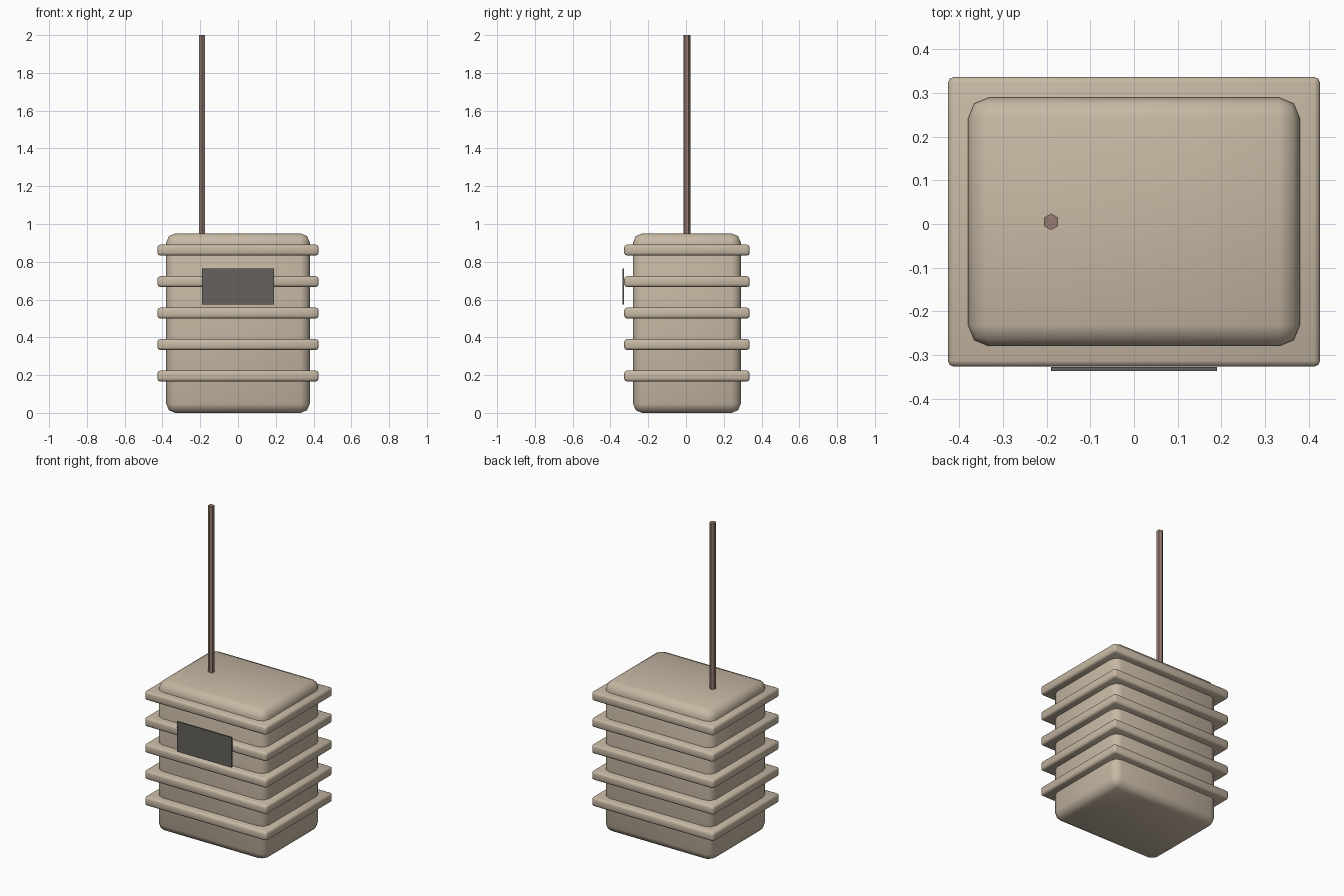
import bpy
import math

if "Cube" in bpy.data.objects:
    bpy.data.objects.remove(bpy.data.objects["Cube"])

CY = 0.005  # depth centre of the ribbed case


def material(name, color):
    m = bpy.data.materials.new(name)
    m.diffuse_color = (*color, 1.0)
    m.use_nodes = True
    m.node_tree.nodes["Principled BSDF"].inputs["Base Color"].default_value = m.diffuse_color
    return m


beige = material("beige", (0.57, 0.48, 0.37))
brown = material("brown", (0.30, 0.20, 0.16))
dark_grey = material("dark_grey", (0.13, 0.12, 0.11))


def box(name, size, center, mat, bevel=0.0):
    bpy.ops.mesh.primitive_cube_add(size=1, location=center)
    ob = bpy.context.object
    ob.name = name
    ob.scale = size
    bpy.ops.object.transform_apply(location=False, rotation=False, scale=True)
    ob.data.materials.append(mat)
    if bevel:
        mod = ob.modifiers.new("rounded_edges", 'BEVEL')
        mod.width = bevel
        mod.segments = 2
        bpy.ops.object.modifier_apply(modifier=mod.name)
        bpy.ops.object.shade_smooth_by_angle(angle=math.radians(50))
    return ob


# Main case with rounded edges
box("case", (0.76, 0.57, 0.95), (0, CY, 0.475), beige, 0.048)

# Five ribs around the case
for i in range(5):
    box(f"rib_{i + 1}", (0.853, 0.664, 0.057),
        (0, CY, 0.195 + i * 0.1667), beige, 0.014)

# Thin plate on the front
box("front_plate", (0.38, 0.0095, 0.19), (0, -0.3325, 0.67), dark_grey)

# Six-sided pole standing on the top
bpy.ops.mesh.primitive_cylinder_add(vertices=6, radius=0.019, depth=1.05,
                                    location=(-0.19, CY, 1.475))
pole = bpy.context.object
pole.name = "pole"
pole.data.materials.append(brown)
bpy.ops.object.shade_smooth_by_angle(angle=math.radians(30))
